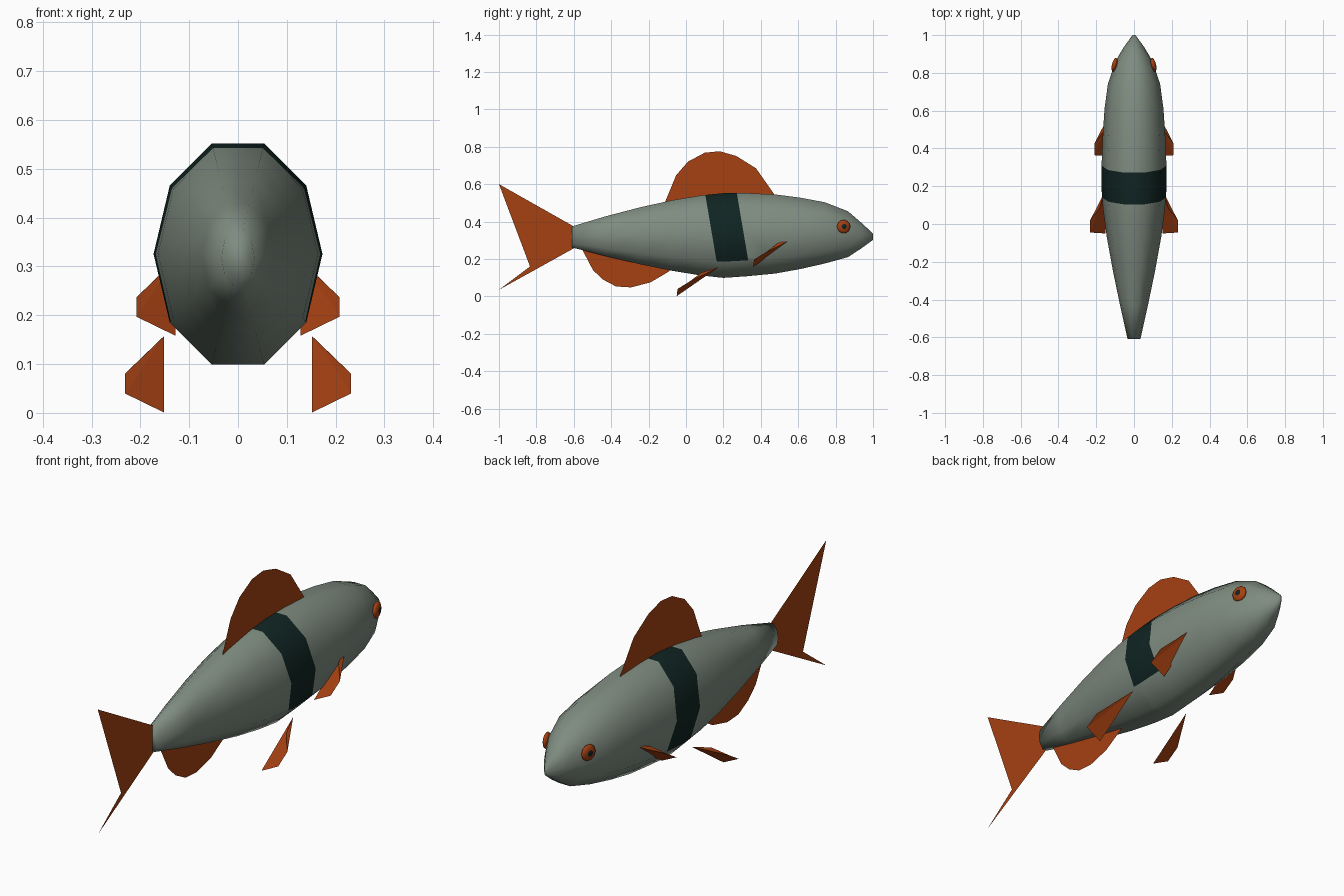
import bpy, bmesh, math
from mathutils import Vector, Matrix

if "Cube" in bpy.data.objects:
    bpy.data.objects.remove(bpy.data.objects["Cube"])


def material(name, color):
    m = bpy.data.materials.new(name)
    m.diffuse_color = (*color, 1)
    m.use_nodes = True
    m.node_tree.nodes["Principled BSDF"].inputs["Base Color"].default_value = m.diffuse_color
    return m


GREY = material("grey green scales", (0.21, 0.26, 0.215))
DARK = material("dark teal band", (0.005, 0.018, 0.016))
ORANGE = material("rust orange fins", (0.38, 0.052, 0.006))


def finish(name, bm, mats, smooth=False):
    mesh = bpy.data.meshes.new(name)
    for f in bm.faces:
        f.smooth = smooth
    bm.to_mesh(mesh)
    bm.free()
    for m in mats:
        mesh.materials.append(m)
    ob = bpy.data.objects.new(name, mesh)
    bpy.context.collection.objects.link(ob)
    return ob


# Body: ten-sided rings (y, half width, bottom z, top z)
RINGS = [
    (-0.61, 0.034, 0.262, 0.374), (-0.43, 0.074, 0.215, 0.428),
    (-0.246, 0.112, 0.172, 0.476), (-0.07, 0.144, 0.136, 0.515),
    (0.08, 0.164, 0.112, 0.540), (0.2, 0.173, 0.099, 0.552),
    (0.33, 0.171, 0.108, 0.552), (0.476, 0.165, 0.122, 0.545),
    (0.61, 0.156, 0.146, 0.528), (0.743, 0.138, 0.176, 0.503),
    (0.866, 0.096, 0.210, 0.455), (0.935, 0.055, 0.255, 0.396),
    (1.0, 0.008, 0.302, 0.336),
]
SIDES = 10
bm = bmesh.new()
loops = []
for y, w, lo, hi in RINGS:
    zc, zr = (lo + hi) / 2, (hi - lo) / 2 / math.sin(math.radians(72))
    loops.append([bm.verts.new((w * math.cos(i * math.tau / SIDES), y,
                                zc + zr * math.sin(i * math.tau / SIDES)))
                  for i in range(SIDES)])
for a, b in zip(loops, loops[1:]):
    for i in range(SIDES):
        j = (i + 1) % SIDES
        bm.faces.new((a[i], a[j], b[j], b[i]))
bm.faces.new(loops[0])
bm.faces.new(loops[-1])
bmesh.ops.recalc_face_normals(bm, faces=bm.faces)

# Slanted band: cut the body along two planes, colour the faces between them
LEAN = 0.17
EDGES = (0.102, 0.272)
for y in EDGES:
    bmesh.ops.bisect_plane(bm, geom=bm.verts[:] + bm.edges[:] + bm.faces[:],
                           plane_co=(0, y, 0.55), plane_no=(0, 1, LEAN), dist=1e-5)
for f in bm.faces:
    c = f.calc_center_median()
    at = c.y + LEAN * (c.z - 0.55)
    if EDGES[0] < at < EDGES[1] and c.z > 0.17:
        f.material_index = 1
finish("body", bm, [GREY, DARK], smooth=True)


# Thin centre fins, outlines in (y, z)
def centre_fin(name, outline):
    bm = bmesh.new()
    f = bm.faces.new([bm.verts.new((0, y, z)) for y, z in outline])
    bmesh.ops.triangulate(bm, faces=[f])
    finish(name, bm, [ORANGE])


centre_fin("tail_fin", [(-0.60, 0.374), (-1, 0.60), (-0.834, 0.48), (-0.765, 0.39),
                        (-0.727, 0.315), (-0.765, 0.24), (-0.834, 0.16),
                        (-1, 0.035), (-0.60, 0.257)])
centre_fin("dorsal_fin", [(-0.118, 0.49), (-0.053, 0.647), (0.01, 0.72), (0.10, 0.768),
                          (0.18, 0.776), (0.27, 0.75), (0.374, 0.685), (0.476, 0.54)])
centre_fin("anal_fin", [(-0.565, 0.27), (-0.497, 0.14), (-0.444, 0.09), (-0.374, 0.053),
                        (-0.294, 0.048), (-0.19, 0.075), (-0.096, 0.13), (-0.045, 0.17)])

# Paired side fins: one folded outline fanned from its front tip
PADDLE = [(0.152, 0.176, 0.157), (0.183, 0.08, 0.126), (0.232, 0.02, 0.08),
          (0.232, -0.045, 0.04), (0.152, -0.05, 0.001)]
for name, shift in (("pelvic_fin", (0, 0, 0)), ("pectoral_fin", (-0.024, 0.409, 0.157))):
    for side, label in ((1, "right"), (-1, "left")):
        bm = bmesh.new()
        vs = []
        for p in PADDLE:
            q = Vector(p) + Vector(shift)
            vs.append(bm.verts.new((q.x * side, q.y, q.z)))
        for i in range(1, len(vs) - 1):
            tri = (vs[0], vs[i], vs[i + 1])
            bm.faces.new(tri if side < 0 else tri[::-1])
        finish(f"{name}_{label}", bm, [ORANGE])

# Eyes: flattened spheres with a dark pupil at the outer pole
for side, label in ((1, "right"), (-1, "left")):
    bm = bmesh.new()
    bmesh.ops.create_uvsphere(bm, u_segments=10, v_segments=8, radius=1)
    for f in bm.faces:
        if f.calc_center_median().z > 0.9:
            f.material_index = 1
    tilt = Matrix.Rotation(side * math.radians(14), 4, 'Z')
    turn = Matrix.Rotation(side * math.radians(90), 4, 'Y')
    bm.transform(Matrix.Translation((side * 0.103, 0.843, 0.373)) @ tilt @ turn
                 @ Matrix.Diagonal((0.037, 0.037, 0.014, 1)))
    finish(f"eye_{label}", bm, [ORANGE, DARK], smooth=True)
